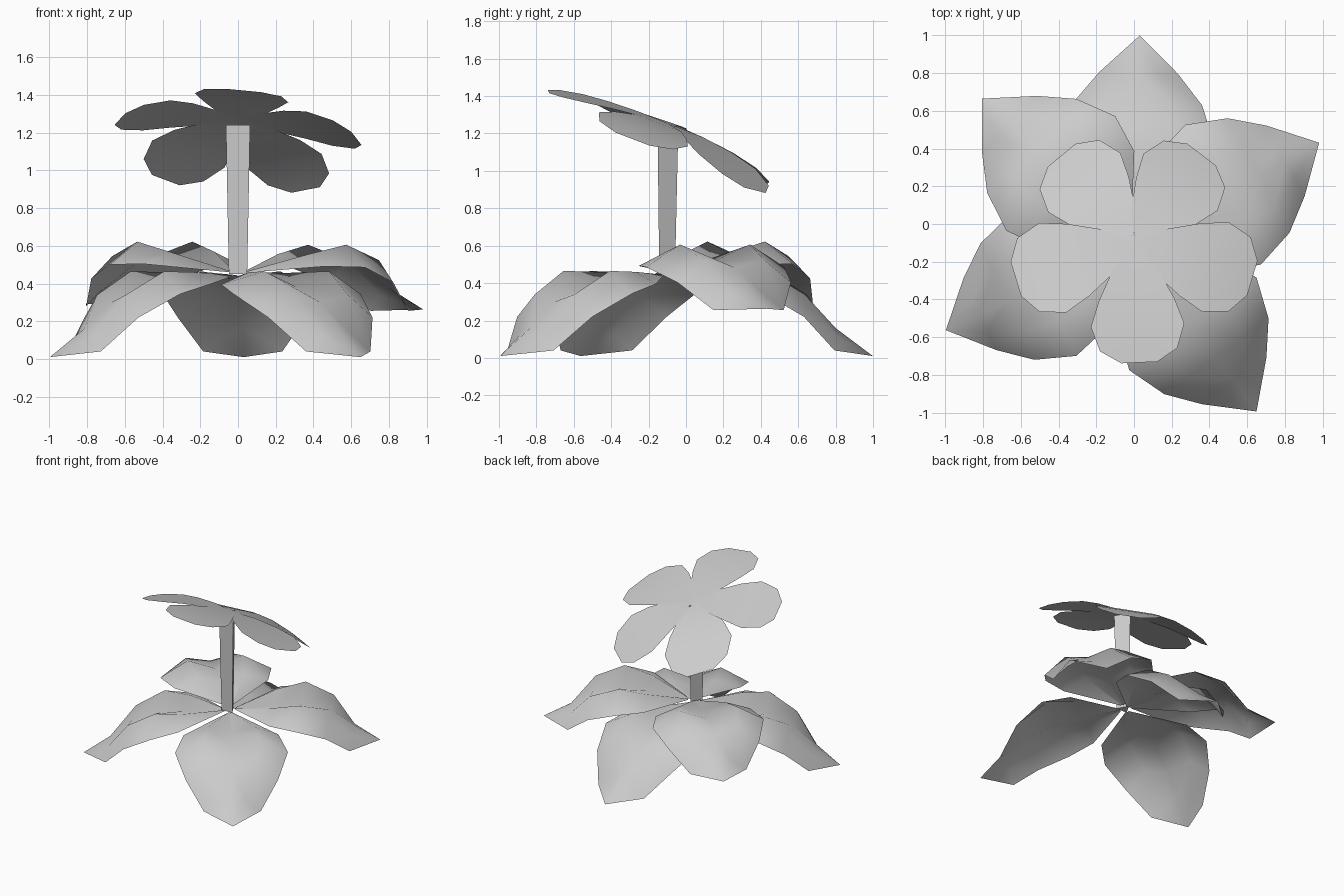
import bpy
import bmesh
from math import radians, cos, sin

if "Cube" in bpy.data.objects:
    bpy.data.objects.remove(bpy.data.objects["Cube"])

CX, CY = 0.0, -0.1  # plant axis


def sheet(name, rows, angle, place):
    """Skin rows of (u, v, z) across a blade, turn it to its direction, place it."""
    bm = bmesh.new()
    c, s = cos(radians(angle)), sin(radians(angle))
    grid = [[bm.verts.new(place(u * c - v * s, u * s + v * c, u, z))
             for u, v, z in row] for row in rows]
    for a, b in zip(grid, grid[1:]):
        for i in range(len(a) - 1):
            bm.faces.new((a[i], b[i], b[i + 1], a[i + 1]))
    bmesh.ops.remove_doubles(bm, verts=bm.verts[:], dist=0.0005)
    for f in bm.faces:
        f.normal_update()
        if f.normal.z < 0:
            f.normal_flip()
        f.smooth = True
    me = bpy.data.meshes.new(name)
    bm.to_mesh(me)
    bm.free()
    ob = bpy.data.objects.new(name, me)
    bpy.context.collection.objects.link(ob)
    return ob


# Leaves: pleated blade, (distance, edge half width, edge z, ridge offset, ridge z, middle z)
LEAF = [(0.04, 0.02, 0.44, 0.01, 0.445, 0.44),
        (0.33, 0.35, 0.395, 0.17, 0.46, 0.41),
        (0.53, 0.415, 0.345, 0.21, 0.465, 0.38),
        (0.74, 0.34, 0.22, 0.18, 0.34, 0.30),
        (0.90, 0.21, 0.04, 0.10, 0.12, 0.16),
        (1.10, 0.0, 0.01, 0.0, 0.01, 0.01)]

for name, angle, size, lift in [("leaf_back", 88.4, 1.0, 0.0),
                                ("leaf_right", 28.4, 1.015, 0.25),
                                ("leaf_front_right", -54.0, 1.005, 0.0),
                                ("leaf_front_left", 204.9, 1.0, 0.0),
                                ("leaf_left", 136.5, 1.01, 0.28)]:
    rows = [[(u * size, v * size, z) for v, z in
             ((-e, ez), (-r, rz), (0, m), (r, rz), (e, ez))] for u, e, ez, r, rz, m in LEAF]
    sheet(name, rows, angle,
          lambda x, y, u, z, h=lift: (CX + x, CY + y, z + h * (u / 1.1) ** 0.8))

# Stem: three-sided post, slightly wider at the top
bpy.ops.mesh.primitive_cone_add(vertices=3, radius1=0.056, radius2=0.074, depth=0.79,
                                location=(CX, CY - 0.015, 0.845))
bpy.context.object.name = "stem"

# Flower: petals on a tilted plane, each drooping towards its tip
PETAL = [(0.0, 0.0), (0.15, 0.122), (0.31, 0.2), (0.45, 0.248), (0.585, 0.205), (0.655, 0.095)]

for name, angle, length, droop in [("petal_front", -87.5, 0.97, 0.06),
                                   ("petal_right", -16.5, 1.0, 0.10),
                                   ("petal_back_right", 52.5, 0.90, 0.20),
                                   ("petal_back_left", 129.5, 0.92, 0.20),
                                   ("petal_left", 197, 1.0, 0.10)]:
    rows = [[(u * length, -v, 0), (u * length, 0, 0), (u * length, v, 0)] for u, v in PETAL]
    sheet(name, rows, angle,
          lambda x, y, u, z, d=droop: (CX + x, CY + y, 1.255 - 0.36 * y - 0.08 * x
                                       - d * (u / 0.65) ** 2.2))
